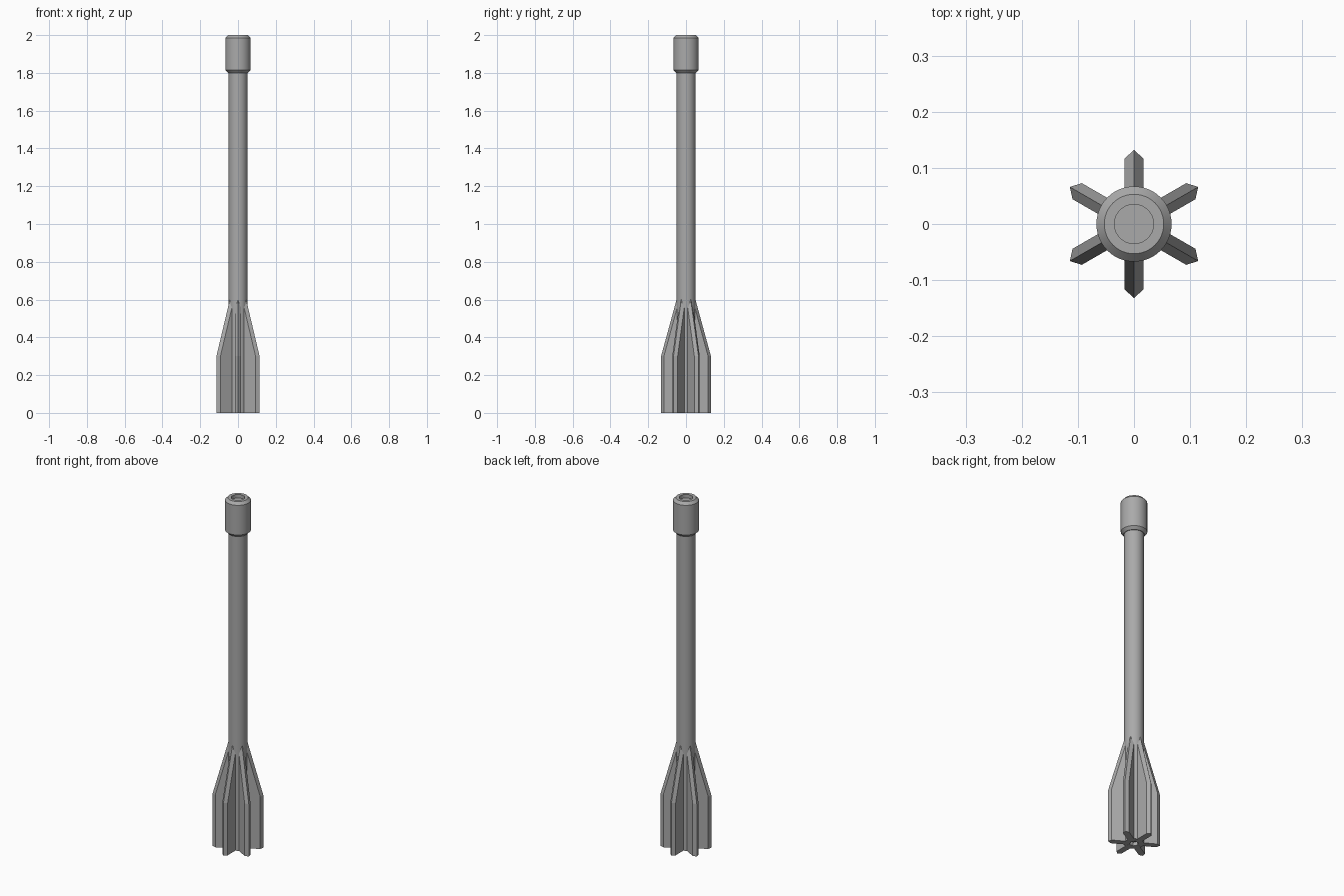
import bpy, bmesh, math
from mathutils import Matrix, Vector

old = bpy.data.objects.get("Cube")
if old:
    bpy.data.objects.remove(old)

grey = bpy.data.materials.new("mid grey")
grey.use_nodes = True
COLOUR = (0.4, 0.4, 0.4, 1)
grey.diffuse_color = COLOUR
grey.node_tree.nodes["Principled BSDF"].inputs["Base Color"].default_value = COLOUR


def finish(bm, name, smooth):
    bmesh.ops.recalc_face_normals(bm, faces=bm.faces)
    mesh = bpy.data.meshes.new(name)
    bm.to_mesh(mesh)
    bm.free()
    mesh.materials.append(grey)
    obj = bpy.data.objects.new(name, mesh)
    bpy.context.collection.objects.link(obj)
    if smooth:
        bpy.ops.object.select_all(action="DESELECT")
        obj.select_set(True)
        bpy.context.view_layer.objects.active = obj
        bpy.ops.object.shade_smooth_by_angle(angle=math.radians(25))
    return obj


def lathe(name, profile, sides=48):
    """Spin (radius, height) points around the z axis."""
    bm = bmesh.new()
    verts = [bm.verts.new((r, 0, z)) for r, z in profile]
    edges = [bm.edges.new(pair) for pair in zip(verts, verts[1:])]
    bmesh.ops.spin(bm, geom=verts + edges, cent=(0, 0, 0), axis=(0, 0, 1),
                   angle=math.tau, steps=sides, use_duplicate=False)
    bmesh.ops.remove_doubles(bm, verts=bm.verts, dist=0.0001)
    return finish(bm, name, True)


# Long shaft with a shallow socket in its base
lathe("shaft", [(0, 0.02), (0.035, 0.02), (0.035, 0), (0.05, 0), (0.05, 1.82), (0, 1.82)])

# Chamfered collar with a recessed top
lathe("collar", [(0, 1.8), (0.053, 1.8), (0.067, 1.815), (0.067, 1.985),
                 (0.053, 2), (0.035, 2), (0.035, 1.98), (0, 1.98)])


def fin(name, angle):
    """Pointed fin: straight below, tapering into the shaft above."""
    bm = bmesh.new()
    half, root, point = 0.0165, 0.02, 0.015
    rings = []
    for z, reach in ((0, 0.132), (0.3, 0.132), (0.6, 0.05)):
        section = [(root, -half), (reach - point, -half), (reach, 0),
                   (reach - point, half), (root, half)]
        rings.append([bm.verts.new((x, y, z)) for x, y in section])
    for low, high in zip(rings, rings[1:]):
        for i in range(len(low)):
            j = (i + 1) % len(low)
            bm.faces.new((low[i], low[j], high[j], high[i]))
    bm.faces.new(rings[0])
    bm.faces.new(rings[-1])
    bmesh.ops.rotate(bm, verts=bm.verts, cent=Vector(),
                     matrix=Matrix.Rotation(angle, 3, "Z"))
    finish(bm, name, False)


# Six fins around the shaft
for k in range(6):
    fin(f"fin_{k + 1}", math.radians(30 + 60 * k))
